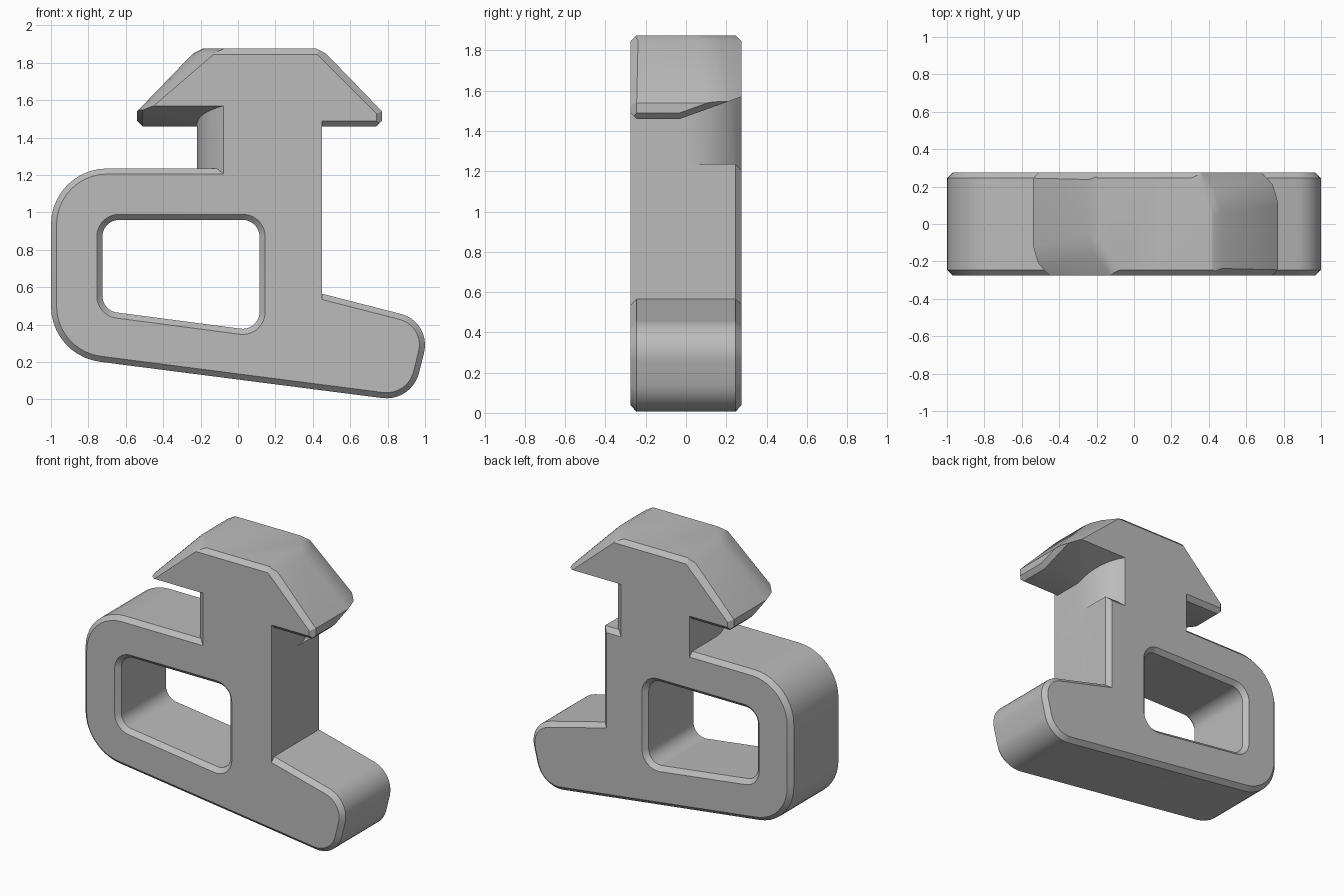
import bpy, bmesh, math
from mathutils import Vector, Matrix

if "Cube" in bpy.data.objects:
    bpy.data.objects.remove(bpy.data.objects["Cube"])

HALF = 0.275      # half thickness
CH = 0.03         # chamfer size
AXIS = 0.115      # x of the stem axis

grey = bpy.data.materials.new("plain grey")
grey.use_nodes = True
grey.diffuse_color = (0.5, 0.5, 0.5, 1)
for node in grey.node_tree.nodes:
    if node.type == 'BSDF_PRINCIPLED':
        node.inputs["Base Color"].default_value = (0.5, 0.5, 0.5, 1)


def finish(name, bm):
    bmesh.ops.recalc_face_normals(bm, faces=bm.faces)
    mesh = bpy.data.meshes.new(name)
    bm.to_mesh(mesh)
    bm.free()
    mesh.materials.append(grey)
    obj = bpy.data.objects.new(name, mesh)
    bpy.context.collection.objects.link(obj)
    return obj


def rounded(corners, seg=10):
    """Counter-clockwise outline from (x, z, radius) corners."""
    out = []
    for i, (x, z, r) in enumerate(corners):
        p = Vector((x, z))
        if r == 0:
            out.append(p)
            continue
        a = (Vector(corners[i - 1][:2]) - p).normalized()
        b = (Vector(corners[(i + 1) % len(corners)][:2]) - p).normalized()
        half = a.angle(b) / 2
        mid = p + (a + b).normalized() * r / math.sin(half)
        start = p + a * r / math.tan(half) - mid
        sweep = math.pi - 2 * half
        for k in range(seg + 1):
            out.append(mid + Matrix.Rotation(sweep * k / seg, 2) @ start)
    return out


def offset(loop, d):
    """Mitred offset, positive outward."""
    out = []
    for i, p in enumerate(loop):
        e = (p - loop[i - 1]).normalized()
        f = (loop[(i + 1) % len(loop)] - p).normalized()
        n, m = Vector((e.y, -e.x)), Vector((f.y, -f.x))
        out.append(p + (n + m) * d / (1 + n.dot(m)))
    return out


def loft(name, rings):
    """Closed solid through rings of 3D points."""
    bm = bmesh.new()
    rows = [[bm.verts.new(p) for p in ring] for ring in rings]
    for a, b in zip(rows, rows[1:]):
        for i in range(len(a)):
            bm.faces.new((a[i - 1], a[i], b[i], b[i - 1]))
    bm.faces.new(rows[0])
    bm.faces.new(rows[-1])
    return finish(name, bm)


def slab(name, loop, steps):
    """Profile in x/z lofted along y by (y, offset) steps."""
    return loft(name, [[(p.x, y, p.y) for p in offset(loop, d)] for y, d in steps])


def combine(target, tool, operation):
    mod = target.modifiers.new("combine", 'BOOLEAN')
    mod.object, mod.operation, mod.solver = tool, operation, 'EXACT'
    dg = bpy.context.evaluated_depsgraph_get()
    mesh = bpy.data.meshes.new_from_object(target.evaluated_get(dg))
    target.modifiers.clear()
    target.data = mesh
    bpy.data.objects.remove(tool)


# Handle body with slanted foot
outline = rounded([(-1, 0.235, 0.3), (0.93, -0.013, 0.18), (1.035, 0.415, 0.17),
                   (0.45, 0.565, 0), (0.45, 1.235, 0), (-1, 1.235, 0.3)])
body = slab("hook_body", outline,
            [(-HALF, -CH), (CH - HALF, 0), (HALF - CH, 0), (HALF, -CH)])

# Window through the handle, flared at both faces
window = rounded([(-0.725, 0.475, 0.09), (0.115, 0.365, 0.09),
                  (0.115, 0.96, 0.09), (-0.725, 0.96, 0.09)])
cutter = slab("window_cutter", window,
              [(-HALF - 0.01, CH + 0.01), (CH - HALF, 0), (HALF - CH, 0), (HALF + 0.01, CH + 0.01)])
combine(body, cutter, 'DIFFERENCE')

# Square front corner of the upright
upright = [Vector(p) for p in ((0.25, 0.45), (0.45, 0.45), (0.45, 1.2), (0.25, 1.2))]
combine(body, slab("upright_corner", upright, [(-HALF, 0), (0, 0)]), 'UNION')

# Stem: two square corners, two rounded ones
R = 0.335
end = math.asin(HALF / R)
half_section = [Vector((R, -HALF))]
half_section += [Vector((R * math.cos(end * k / 8), R * math.sin(end * k / 8))) for k in range(9)]
section = half_section + [-p for p in half_section]
stem = loft("stem", [[(p.x + AXIS, p.y, z) for p in section] for z in (1.1, 1.7)])
combine(body, stem, 'UNION')


# Head wings: one hull trimmed by planes, then turned half round
def wing(name, turn):
    rim = [(0.655, 0.12), (0.648, 0.165), (0.632, 0.215), (0.60, HALF)]
    shoulder = [(0.355, 0.05), (0.345, 0.11), (0.315, 0.18), (0.24, HALF)]
    crown = [(0.305, 0.04), (0.295, 0.1), (0.26, 0.17), (0.16, HALF)]
    bm = bmesh.new()
    for z, arc in ((1.46, rim), (1.54, rim), (1.85, shoulder), (1.875, crown)):
        for x, y in arc + [(arc[0][0], -HALF), (0, -HALF), (0, HALF)]:
            bm.verts.new((x, y, z))
    bmesh.ops.convex_hull(bm, input=bm.verts)
    front, back = CH - HALF, HALF - CH
    rise = 0.36
    for co, no in (
            ((0, -0.03, 1.46), (0, rise, -1)),          # rising underside
            ((0.655, 0, 1.49), (1, 0, -1)),             # lower rim
            ((0.655, -0.03, 1.49), (1, rise, -1)),      # rising lower rim
            ((0, front, 1.875), (0, -1, 1)),            # front crown
            ((0, back, 1.875), (0, 1, 1)),              # back crown
            ((0.655, front, 1.54), (0.7, -1, 0.7)),     # front slope
            ((0.655, front, 1.5), (1, -1, 0)),          # front rim
            ((0, front, 1.46), (0, -1, -1))):           # front underside
        bmesh.ops.bisect_plane(bm, geom=bm.verts[:] + bm.edges[:] + bm.faces[:],
                               plane_co=co, plane_no=Vector(no).normalized(), clear_outer=True)
        bmesh.ops.holes_fill(bm, edges=bm.edges[:])
    bmesh.ops.remove_doubles(bm, verts=bm.verts, dist=0.0005)
    bmesh.ops.dissolve_limit(bm, angle_limit=0.01, verts=bm.verts, edges=bm.edges)
    bm.transform(Matrix.Translation((AXIS, 0, 0)) @ Matrix.Rotation(turn, 4, 'Z'))
    return finish(name, bm)


combine(body, wing("right_wing", 0), 'UNION')
combine(body, wing("left_wing", math.pi), 'UNION')

# Smooth the rounds, keep the chamfers crisp
bpy.ops.object.select_all(action='DESELECT')
body.select_set(True)
bpy.context.view_layer.objects.active = body
bpy.ops.object.shade_smooth_by_angle(angle=math.radians(25))
